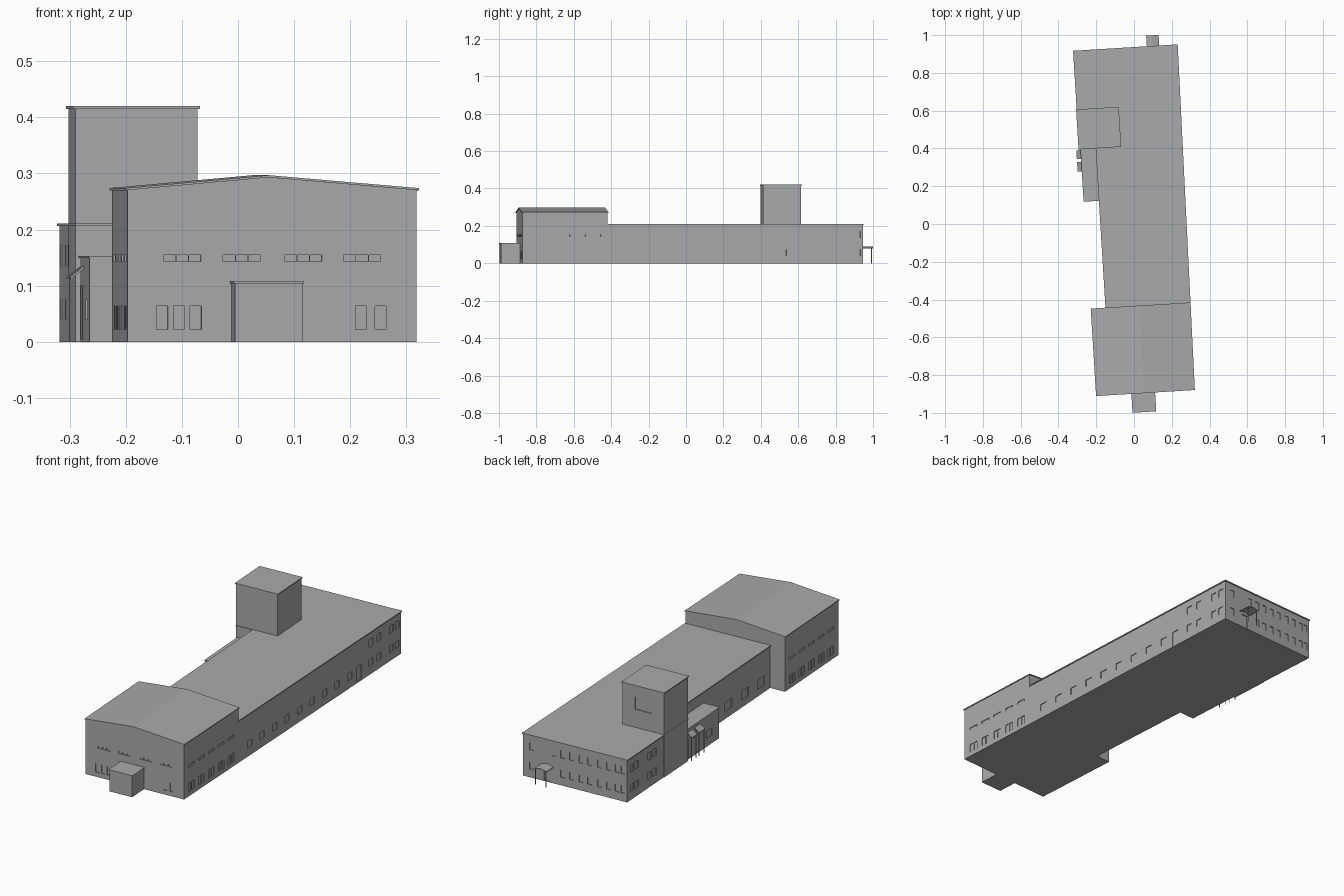
import bpy, bmesh, math
from mathutils import Matrix, Vector

if "Cube" in bpy.data.objects:
    bpy.data.objects.remove(bpy.data.objects["Cube"])

TURN = math.radians(3.5)   # the whole building stands slightly turned
grey = bpy.data.materials.new("plain grey")
grey.use_nodes = True
COLOUR = (0.4, 0.4, 0.4, 1)
grey.diffuse_color = COLOUR
grey.node_tree.nodes["Principled BSDF"].inputs["Base Color"].default_value = COLOUR


def finish(name, bm):
    bmesh.ops.recalc_face_normals(bm, faces=bm.faces)
    mesh = bpy.data.meshes.new(name)
    bm.to_mesh(mesh)
    bm.free()
    mesh.materials.append(grey)
    ob = bpy.data.objects.new(name, mesh)
    ob.rotation_euler.z = TURN
    bpy.context.collection.objects.link(ob)
    return ob


def loft(name, ring_a, ring_b):
    """Solid between two matching rings of points."""
    bm = bmesh.new()
    a = [bm.verts.new(p) for p in ring_a]
    b = [bm.verts.new(p) for p in ring_b]
    n = len(a)
    bm.faces.new(a)
    bm.faces.new(b)
    for i in range(n):
        j = (i + 1) % n
        bm.faces.new((a[i], a[j], b[j], b[i]))
    return finish(name, bm)


def prism(name, plan, z0, z1):
    return loft(name, [(x, y, z0) for x, y in plan], [(x, y, z1) for x, y in plan])


def box(name, x0, x1, y0, y1, z0, z1):
    return prism(name, [(x0, y0), (x1, y0), (x1, y1), (x0, y1)], z0, z1)


def right_wall(y):
    return 0.264 + 0.0115 * (y + 0.893)


FRONT, STEP, BACK = -0.893, -0.437, 0.931
LEFT, INNER = -0.262, -0.174
ANNEX, TOWER0, TOWER1 = 0.136, 0.416, 0.62
LIP = 0.004


# Long main block and its thin roof edge
def main_plan(o):
    return [(INNER - o, STEP), (right_wall(STEP) + o, STEP), (right_wall(BACK) + o, BACK + o),
            (LEFT - o, BACK + o), (LEFT - o, TOWER0 - o), (INNER - o, TOWER0 - o)]


main_block = prism("main_block", main_plan(0), 0, 0.207)
prism("main_roof", main_plan(LIP), 0.206, 0.211)


# Front hall with a shallow gable
def gable(y, o, eave, ridge, base):
    l, r = -0.252 - o, right_wall(y) + o
    return [(l, y, base), (r, y, base), (r, y, eave), (0, y, ridge), (l, y, eave)]


def gable_sheet(y, o):
    l, r = -0.252 - o, right_wall(y) + o
    return [(l, y, 0.270), (0, y, 0.293), (r, y, 0.270),
            (r, y, 0.274), (0, y, 0.297), (l, y, 0.274)]


hall = loft("front_hall", gable(FRONT, 0, 0.272, 0.295, 0), gable(STEP, 0, 0.272, 0.295, 0))
loft("front_hall_roof", gable_sheet(FRONT - LIP, LIP), gable_sheet(STEP + LIP, LIP))

# Tower, side annex and front porch box
tower = box("tower", LEFT - 0.003, -0.047, TOWER0, TOWER1, 0, 0.417)
box("tower_roof", LEFT - 0.007, -0.043, TOWER0 - LIP, TOWER1 + LIP, 0.415, 0.42)
annex = box("side_annex", -0.257, INNER + 0.01, ANNEX, TOWER0 + 0.01, 0, 0.15)
box("side_annex_roof", -0.259, INNER, ANNEX - 0.002, TOWER0, 0.149, 0.153)
box("front_porch", -0.066, 0.054, -0.994, FRONT + 0.01, 0, 0.105)
box("front_porch_roof", -0.069, 0.057, -0.997, FRONT, 0.104, 0.108)

# Sloping awnings with posts over the side doors
for i, (y0, y1) in enumerate([(0.295, 0.345), (0.362, 0.408)]):
    ring = [(-0.255, 0.132), (-0.281, 0.112), (-0.281, 0.116), (-0.255, 0.137)]
    loft(f"side_awning_{i}", [(x, y0, z) for x, z in ring], [(x, y1, z) for x, z in ring])
    for j, y in enumerate((y0 + 0.002, y1 - 0.005)):
        box(f"side_awning_post_{i}_{j}", -0.279, -0.276, y, y + 0.003, 0, 0.115)

# Back door canopy on two posts
ring = [(0.125, 0.078), (0.158, 0.086), (0.191, 0.078),
        (0.191, 0.081), (0.158, 0.089), (0.125, 0.081)]
loft("back_canopy", [(x, BACK - 0.002, z) for x, z in ring], [(x, 0.991, z) for x, z in ring])
for i, x in enumerate((0.129, 0.185)):
    box(f"back_canopy_post_{i}", x, x + 0.003, 0.983, 0.986, 0, 0.081)

# Shallow openings for windows and doors, gathered into one cutter
DEPTH = 0.008
holes = bmesh.new()


def hole(x, y, z0, z1, width, side):
    dx, dy = (DEPTH, width) if side == "x" else (width, DEPTH)
    m = Matrix.Translation(Vector((x, y, (z0 + z1) / 2))) @ Matrix.Diagonal((dx, dy, z1 - z0, 1))
    bmesh.ops.create_cube(holes, size=1, matrix=m)


STRIP, LOW = (0.143, 0.155), (0.022, 0.064)
GROUND, UPPER = (0.04, 0.075), (0.135, 0.172)

# Hall front
for c in (-0.154, -0.048, 0.062, 0.167):
    for k in (-1, 0, 1):
        hole(c + k * 0.0225, FRONT, *STRIP, 0.021, "y")
for x in (-0.19, -0.16, -0.13, 0.165, 0.2):
    hole(x, FRONT, *LOW, 0.02, "y")

# Hall sides
for k in range(5):
    y = -0.83 + k * 0.083
    for x in (right_wall(y), -0.252):
        hole(x, y, *STRIP, 0.05, "x")
        for d in (-0.013, 0.013):
            hole(x, y + d, *LOW, 0.021, "x")

# Long right wall: ground row, then two storeys at the back
for k in range(9):
    y = -0.34 + k * 0.105
    hole(right_wall(y), y, *GROUND, 0.04, "x")
hole(right_wall(0.58), 0.58, 0.004, 0.08, 0.04, "x")
for y in (0.68, 0.745, 0.85, 0.9):
    for row in (GROUND, UPPER):
        hole(right_wall(y), y, *row, 0.032, "x")

# Back wall
for x in (0.24, 0.123, 0.076, 0.03, -0.02, -0.065, -0.117, -0.165, -0.21, -0.24):
    hole(x, BACK, *UPPER, 0.022, "y")
    if x != 0.123:
        hole(x, BACK, *GROUND, 0.022, "y")
hole(0.158, BACK, 0.003, 0.068, 0.034, "y")

# Left walls
for y in (0.89, 0.85, 0.74, 0.695):
    for row in (GROUND, UPPER):
        hole(LEFT, y, *row, 0.028, "x")
for y in (0.05, -0.08, -0.22, -0.36):
    hole(INNER, y, 0.035, 0.08, 0.06, "x")
for y in (0.32, 0.385):
    hole(-0.257, y, 0.004, 0.1, 0.03, "x")
hole(-0.257, 0.22, *GROUND, 0.05, "x")

# Tower window
hole(-0.156, TOWER1, 0.30, 0.36, 0.085, "y")

cutter = finish("opening_cutter", holes)
cutter.hide_render = True
cutter.hide_viewport = True
cutter.display_type = 'WIRE'
for ob in (main_block, hall, tower, annex):
    mod = ob.modifiers.new("openings", 'BOOLEAN')
    mod.operation = 'DIFFERENCE'
    mod.solver = 'EXACT'
    mod.object = cutter
